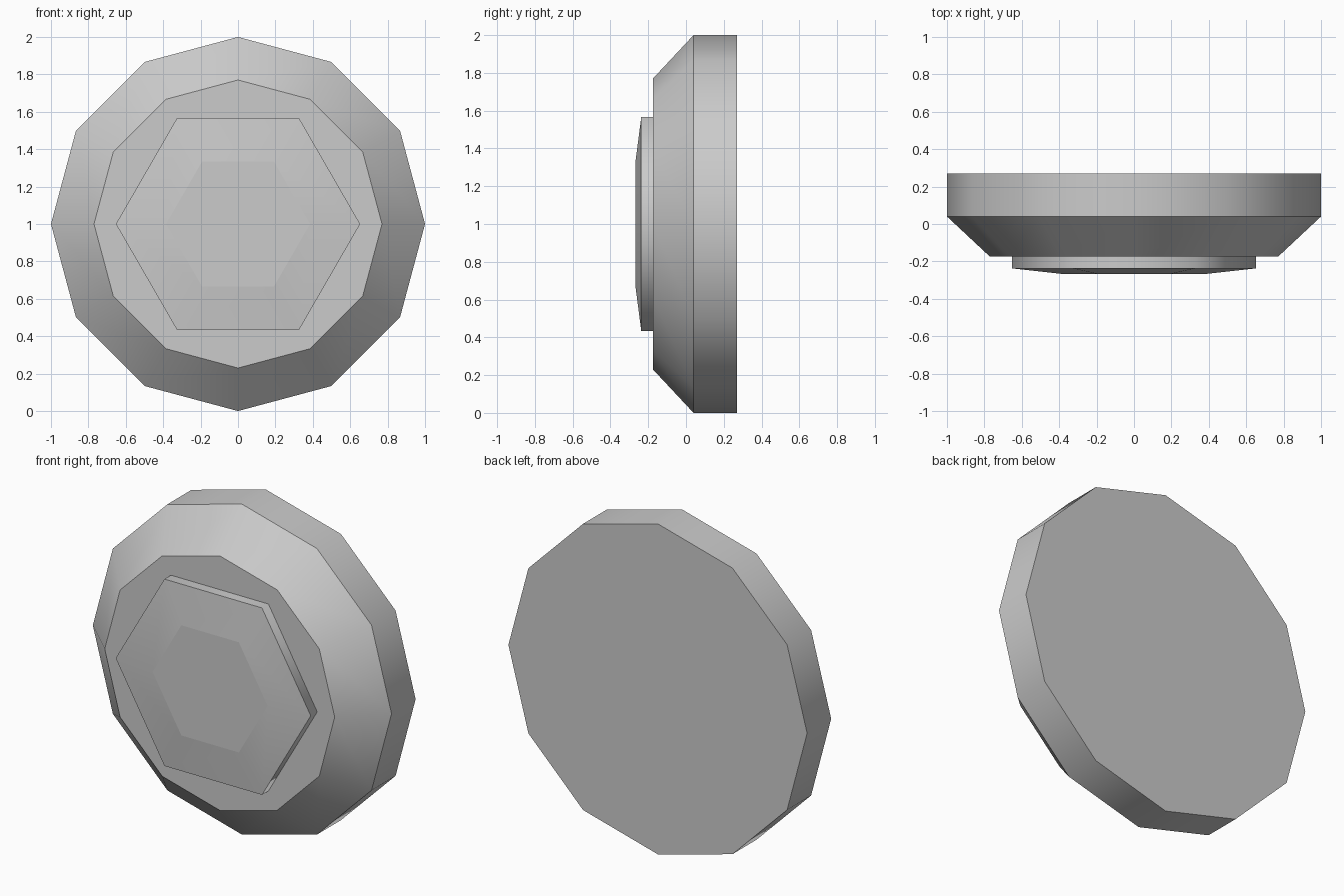
import bpy, bmesh, math

if "Cube" in bpy.data.objects:
    bpy.data.objects.remove(bpy.data.objects["Cube"])

grey = bpy.data.materials.new("plain grey")
grey.diffuse_color = (0.6, 0.6, 0.6, 1)
grey.use_nodes = True
grey.node_tree.nodes["Principled BSDF"].inputs["Base Color"].default_value = grey.diffuse_color


def stepped_disc(name, sides, profile):
    """Disc facing -y, lofted through (radius, y) rings from back to front."""
    bm = bmesh.new()
    rings = []
    for radius, y in profile:
        angles = [2 * math.pi * i / sides for i in range(sides)]
        rings.append([bm.verts.new((radius * math.cos(a), y, 1 + radius * math.sin(a)))
                      for a in angles])
    for back, front in zip(rings, rings[1:]):
        for i in range(sides):
            j = (i + 1) % sides
            bm.faces.new((back[i], back[j], front[j], front[i]))
    bm.faces.new(rings[0])
    bm.faces.new(rings[-1])
    bmesh.ops.recalc_face_normals(bm, faces=bm.faces)
    # Smooth around the disc, crisp along every ring
    for f in bm.faces:
        f.smooth = True
    for ring in rings:
        for v, w in zip(ring, ring[1:] + ring[:1]):
            bm.edges.get((v, w)).smooth = False
    mesh = bpy.data.meshes.new(name)
    bm.to_mesh(mesh)
    bm.free()
    mesh.materials.append(grey)
    obj = bpy.data.objects.new(name, mesh)
    bpy.context.collection.objects.link(obj)
    return obj


# Twelve-sided body with a bevelled front
stepped_disc("disc_body", 12, [(1, 0.27), (1, 0.04), (0.77, -0.175)])
# Six-sided raised boss with a shallow chamfer
stepped_disc("hex_boss", 6, [(0.653, -0.175), (0.653, -0.237), (0.385, -0.267)])
